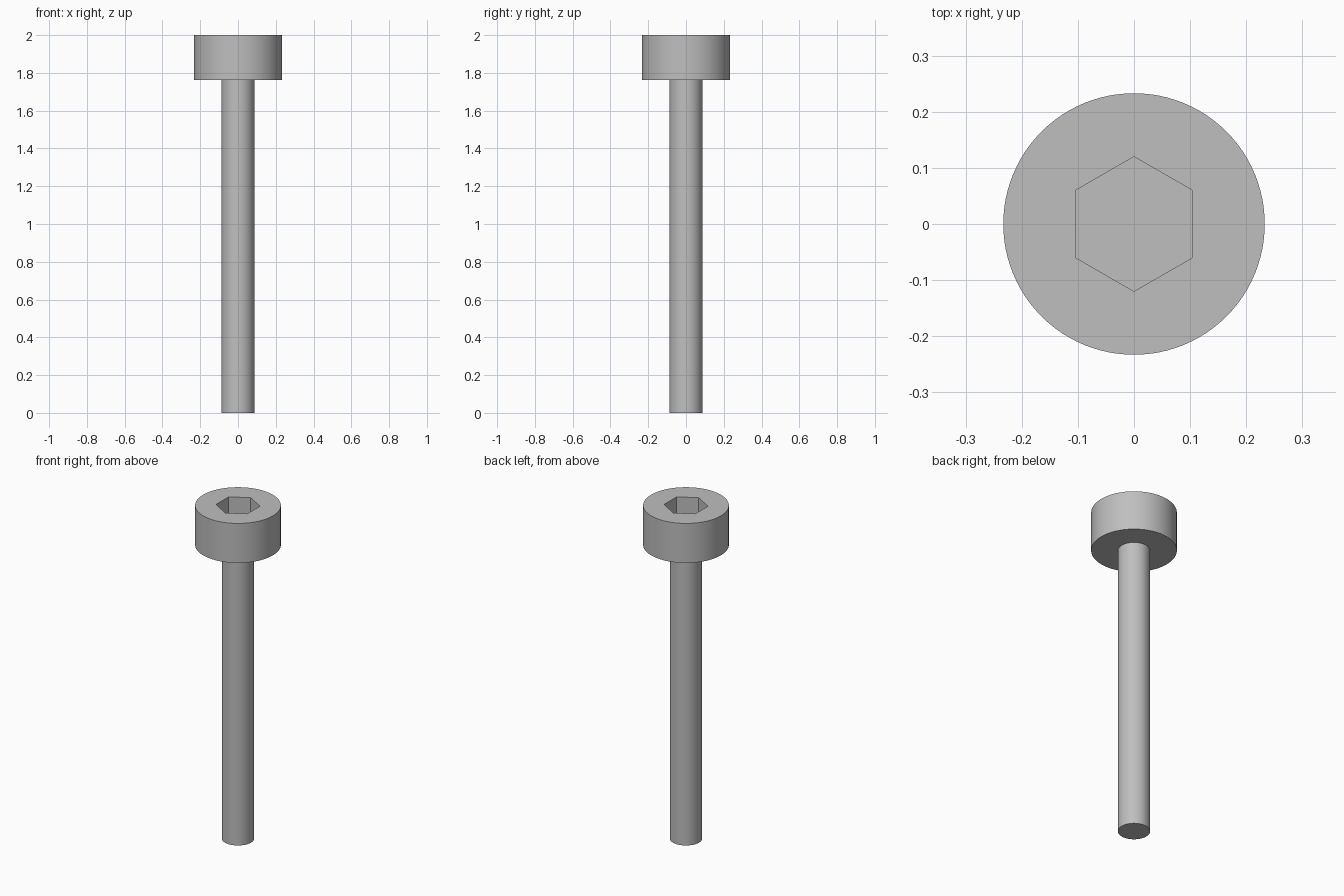
import bpy, bmesh, math

cube = bpy.data.objects.get("Cube")
if cube:
    bpy.data.objects.remove(cube, do_unlink=True)

HEAD_R, SHAFT_R, SOCKET_R = 0.233, 0.0875, 0.12
HEIGHT, HEAD_Z, SOCKET_DEPTH = 2.0, 1.763, 0.13
SIDES = 96

steel = bpy.data.materials.new("grey steel")
steel.use_nodes = True
colour = (0.52, 0.52, 0.52, 1)
steel.diffuse_color = colour
steel.node_tree.nodes["Principled BSDF"].inputs["Base Color"].default_value = colour


def ring(bm, radius, z, sides=SIDES, turn=0.0):
    """A closed loop of vertices and edges."""
    verts = [bm.verts.new((radius * math.cos(a), radius * math.sin(a), z))
             for a in (turn + math.tau * i / sides for i in range(sides))]
    edges = [bm.edges.new((v, verts[i - 1])) for i, v in enumerate(verts)]
    return verts, edges


def bridge(bm, a, b):
    bmesh.ops.bridge_loops(bm, edges=a[1] + b[1])


bm = bmesh.new()

# Shaft, underside of the head and head wall
tip = ring(bm, SHAFT_R, 0)
loops = [tip, ring(bm, SHAFT_R, HEAD_Z), ring(bm, HEAD_R, HEAD_Z), ring(bm, HEAD_R, HEIGHT)]
for lower, upper in zip(loops, loops[1:]):
    bridge(bm, lower, upper)
bm.faces.new(tip[0])

# Hexagonal socket with a point towards the back
rim = ring(bm, SOCKET_R, HEIGHT, 6, math.pi / 2)
floor = ring(bm, SOCKET_R, HEIGHT - SOCKET_DEPTH, 6, math.pi / 2)
bridge(bm, rim, floor)
bm.faces.new(floor[0])

# Flat top of the head around the socket
bmesh.ops.triangle_fill(bm, edges=loops[-1][1] + rim[1], use_beauty=True)
bmesh.ops.recalc_face_normals(bm, faces=bm.faces)

mesh = bpy.data.meshes.new("socket_head_bolt")
bm.to_mesh(mesh)
bm.free()
mesh.materials.append(steel)
bolt = bpy.data.objects.new("socket_head_bolt", mesh)
bpy.context.collection.objects.link(bolt)

# Smooth round walls with crisp rims
bpy.ops.object.select_all(action="DESELECT")
bolt.select_set(True)
bpy.context.view_layer.objects.active = bolt
bpy.ops.object.shade_smooth_by_angle(angle=math.radians(30))
